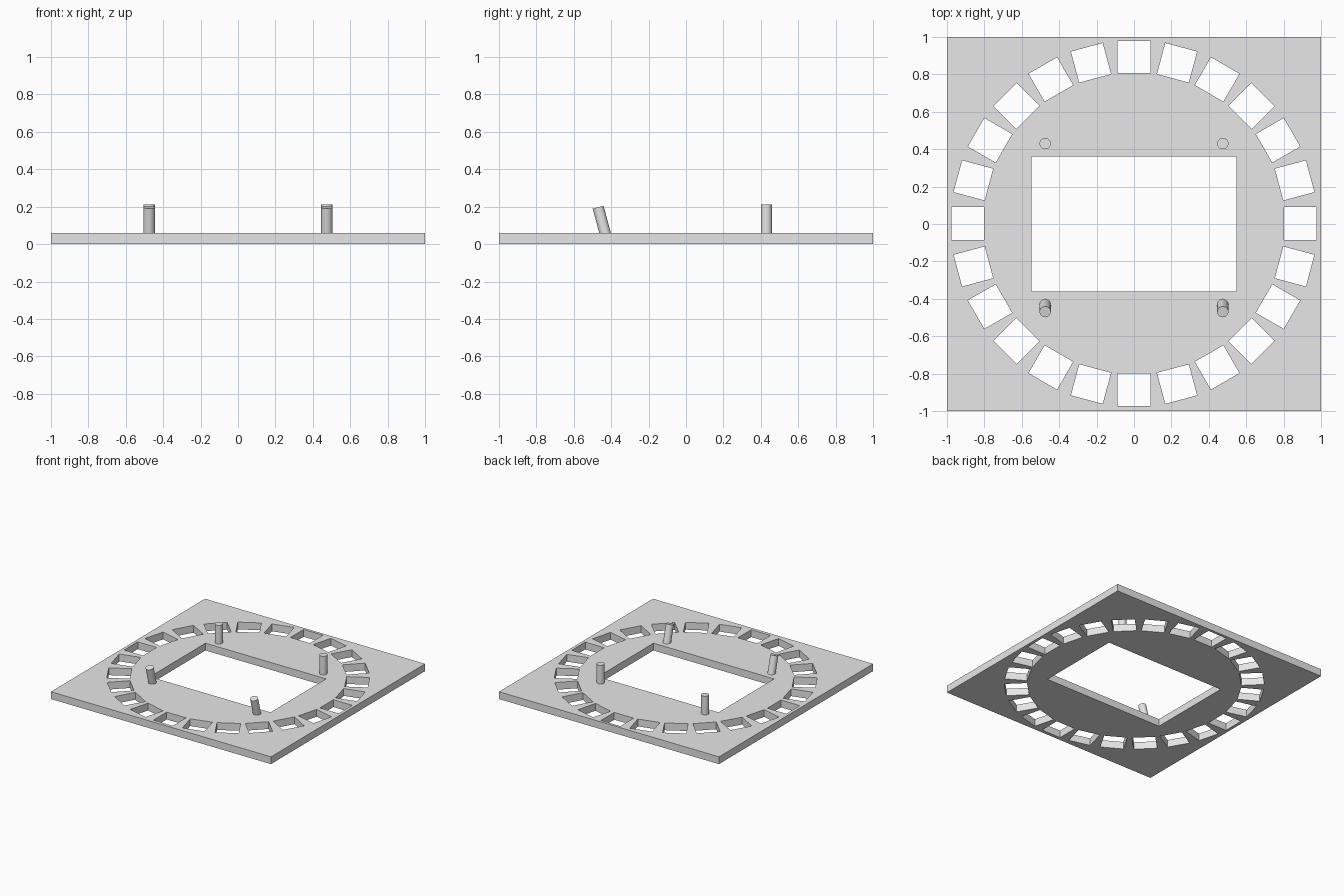
import bpy
import bmesh
from math import radians
from mathutils import Matrix, Vector

if "Cube" in bpy.data.objects:
    bpy.data.objects.remove(bpy.data.objects["Cube"], do_unlink=True)

GREY = (0.8, 0.8, 0.8, 1.0)
THICK = 0.06
HOLES = 24

grey = bpy.data.materials.new("plain grey")
grey.use_nodes = True
grey.diffuse_color = GREY
grey.node_tree.nodes["Principled BSDF"].inputs["Base Color"].default_value = GREY


def add_box(bm, size, place):
    bmesh.ops.create_cube(bm, size=1, matrix=place @ Matrix.Diagonal((*size, 1)))


def make_object(name, bm):
    mesh = bpy.data.meshes.new(name)
    bm.to_mesh(mesh)
    bm.free()
    mesh.materials.append(grey)
    obj = bpy.data.objects.new(name, mesh)
    bpy.context.collection.objects.link(obj)
    return obj


def activate(obj):
    bpy.ops.object.select_all(action="DESELECT")
    obj.select_set(True)
    bpy.context.view_layer.objects.active = obj


# Square base plate
bm = bmesh.new()
add_box(bm, (2, 2, THICK), Matrix.Translation((0, 0, THICK / 2)))
plate = make_object("base_plate", bm)

# Cutter: central window and a ring of square slots
bm = bmesh.new()
add_box(bm, (1.096, 0.722, 1), Matrix.Identity(4))
for i in range(HOLES):
    turn = Matrix.Rotation(radians(360 / HOLES * i), 4, "Z")
    place = Matrix.Translation((0, 0.003, 0)) @ turn @ Matrix.Translation((0.889, 0, 0))
    add_box(bm, (0.172, 0.176, 1), place)
cutter = make_object("opening_cutter", bm)
cutter.hide_render = True

cut = plate.modifiers.new("openings", "BOOLEAN")
cut.operation = "DIFFERENCE"
cut.solver = "EXACT"
cut.object = cutter
activate(plate)
bpy.ops.object.modifier_apply(modifier=cut.name)
bpy.data.objects.remove(cutter, do_unlink=True)


# Pins: upright at the back, leaning forward at the front
def make_pin(name, x, y, lean):
    sink = 0.02
    length = 0.153 + sink if lean == 0 else 0.142 + sink
    bm = bmesh.new()
    tilt = Matrix.Rotation(radians(lean), 4, "X")
    place = (Matrix.Translation((x, y, THICK)) @ tilt
             @ Matrix.Translation((0, 0, length / 2 - sink)))
    bmesh.ops.create_cone(bm, cap_ends=True, segments=32, radius1=0.03,
                          radius2=0.03, depth=length, matrix=place)
    pin = make_object(name, bm)
    activate(pin)
    bpy.ops.object.shade_smooth_by_angle(angle=radians(30))


for side, x in (("left", 0.475), ("right", -0.475)):
    make_pin("back_pin_" + side, x, 0.43, 0)
    make_pin("front_pin_" + side, x, -0.433, 15)
